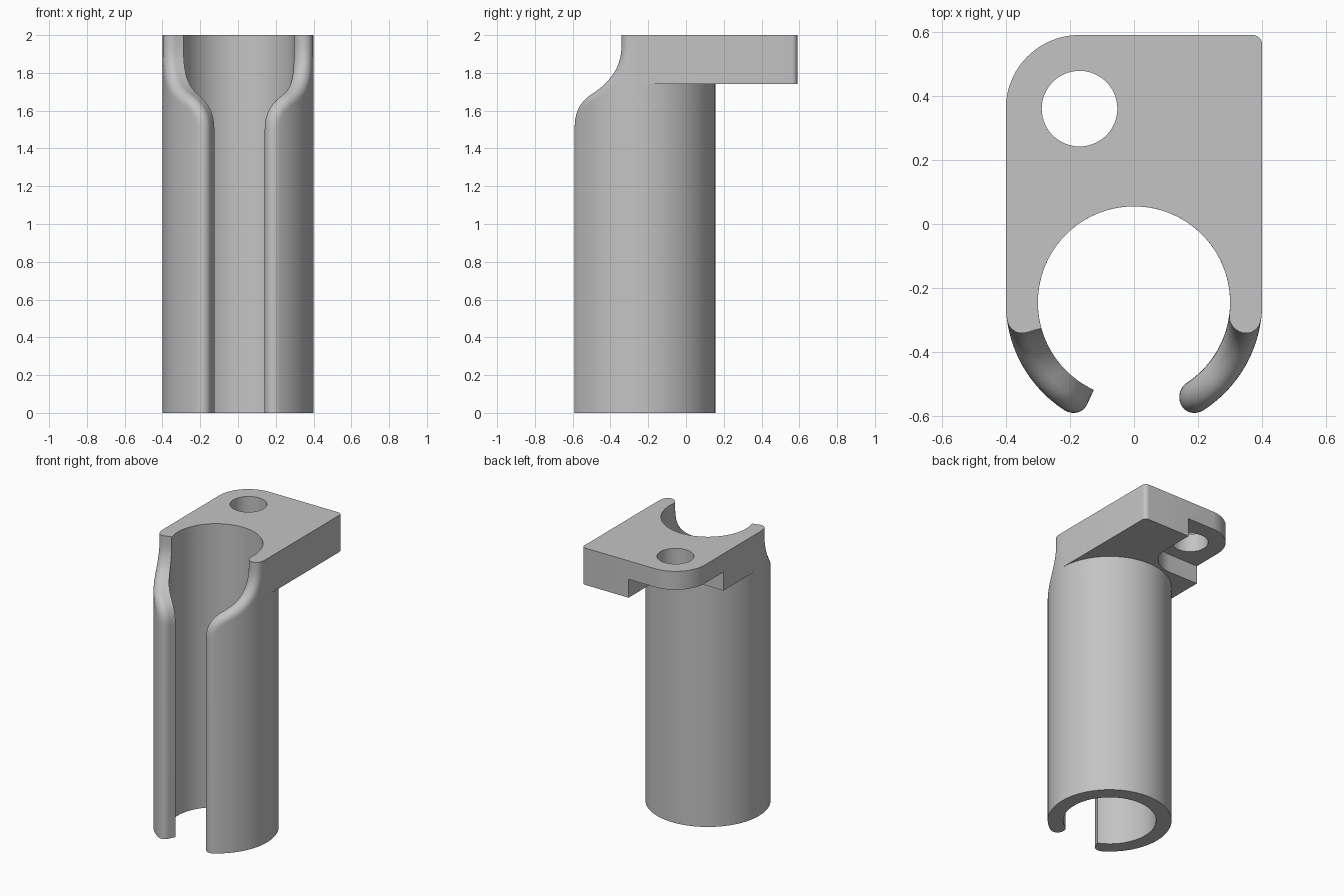
import bpy, bmesh
from math import sin, cos, pi, radians
from mathutils import Vector
from mathutils.geometry import interpolate_bezier

if "Cube" in bpy.data.objects:
    bpy.data.objects.remove(bpy.data.objects["Cube"])

CY = -0.245              # tube axis in y
MID, HALF = 0.35, 0.05   # wall centre radius, half wall thickness
TOP = 2.0

grey = bpy.data.materials.new("plain grey")
grey.use_nodes = True
grey.diffuse_color = (0.55, 0.55, 0.55, 1)
grey.node_tree.nodes["Principled BSDF"].inputs["Base Color"].default_value = (0.55, 0.55, 0.55, 1)


def finish(name, bm):
    bmesh.ops.recalc_face_normals(bm, faces=bm.faces)
    mesh = bpy.data.meshes.new(name)
    bm.to_mesh(mesh)
    bm.free()
    mesh.materials.append(grey)
    obj = bpy.data.objects.new(name, mesh)
    bpy.context.collection.objects.link(obj)
    return obj


def activate(obj):
    bpy.ops.object.select_all(action='DESELECT')
    obj.select_set(True)
    bpy.context.view_layer.objects.active = obj


def arc(cx, cy, r, a, b, n):
    return [(cx + r * cos(radians(a + (b - a) * i / n)),
             cy + r * sin(radians(a + (b - a) * i / n))) for i in range(n + 1)]


def prism(name, outline, z0, z1):
    bm = bmesh.new()
    base = bm.faces.new([bm.verts.new((x, y, z0)) for x, y in outline])
    up = bmesh.ops.extrude_face_region(bm, geom=[base])["geom"]
    bmesh.ops.translate(bm, vec=(0, 0, z1 - z0),
                        verts=[v for v in up if isinstance(v, bmesh.types.BMVert)])
    return finish(name, bm)


# Slot edge on the unrolled wall: straight, then an S-bend that opens the mouth
def unrolled(deg, z):
    return Vector((radians(deg) * MID, z, 0))


low, bend, high = unrolled(24.7, 1.5), unrolled(46, 1.69), unrolled(74.4, 1.95)
path = interpolate_bezier(low, unrolled(24.7, 1.6), unrolled(33, 1.65), bend, 16)
path += interpolate_bezier(bend, unrolled(59, 1.73), unrolled(74.4, 1.8), high, 16)[1:]
path = [unrolled(24.7, 0)] + path + [unrolled(74.4, TOP)]

# Lip sections as (offset across the wall, inset from the edge)
turn = [pi / 2 - pi * i / 16 for i in range(17)]
round_lip = [(HALF * sin(t), HALF * (1 - cos(t))) for t in turn]
square_lip = [p if p[0] > -0.001 else (p[0], 0) for p in round_lip]


def half_row(i, lip, side, cols=44):
    """One line round half the wall: outer face, lip, inner face."""
    p = path[i]
    if i in (0, len(path) - 1):
        normal = Vector((1, 0, 0))
    else:
        d = (path[i + 1] - p).normalized() + (p - path[i - 1]).normalized()
        normal = Vector((d.y, -d.x, 0)).normalized()
    edge = [(MID + off, p + normal * inset) for off, inset in lip]
    back = Vector((pi * MID, p.y, 0))
    outer = [(edge[0][0], back.lerp(edge[0][1], k / cols)) for k in range(cols)]
    inner = [(edge[-1][0], edge[-1][1].lerp(back, k / cols)) for k in range(1, cols + 1)]
    return [(side * r * sin(q.x / MID), CY - r * cos(q.x / MID), q.y)
            for r, q in outer + edge + inner]


# Slotted tube
bm = bmesh.new()
rows = []
for i in range(len(path)):
    right = half_row(i, round_lip, 1)
    left = half_row(i, square_lip, -1)
    rows.append([bm.verts.new(c) for c in right + left[::-1][1:-1]])
for a, b in zip(rows, rows[1:]):
    for k in range(len(a)):
        n = (k + 1) % len(a)
        bm.faces.new((a[k], a[n], b[n], b[k]))
bm.faces.new(rows[0][::-1])
bm.faces.new(rows[-1])
tube = finish("slotted_tube", bm)

# Mounting plate behind the tube mouth
HX, HY = -0.17, 0.36     # bolt hole centre
outline = [(0.4, CY)] + arc(0.37, 0.56, 0.03, 0, 90, 6)
outline += arc(HX, HY, 0.23, 90, 180, 24) + [(-0.4, CY)]
outline += arc(0, CY, 0.37, 180, 0, 64)
plate = prism("mounting_plate", outline, 1.74, TOP)

# Bolt hole and the open pocket under it
hole = prism("hole_cutter", arc(HX, HY, 0.118, 0, 354, 59), 1.6, 2.2)
pocket = prism("pocket_cutter",
               [(0.035, 0.8), (-0.6, 0.8), (-0.6, 0.155)]
               + arc(HX, HY, 0.205, 270, 360, 20), 1.6, 1.87)
for cutter in (pocket, hole):
    cutter.hide_render = True
    activate(plate)
    mod = plate.modifiers.new("cut", 'BOOLEAN')
    mod.operation, mod.solver, mod.object = 'DIFFERENCE', 'EXACT', cutter
    bpy.ops.object.modifier_apply(modifier=mod.name)
    bpy.data.objects.remove(cutter)

for part in (tube, plate):
    activate(part)
    bpy.ops.object.shade_smooth_by_angle(angle=radians(30))
